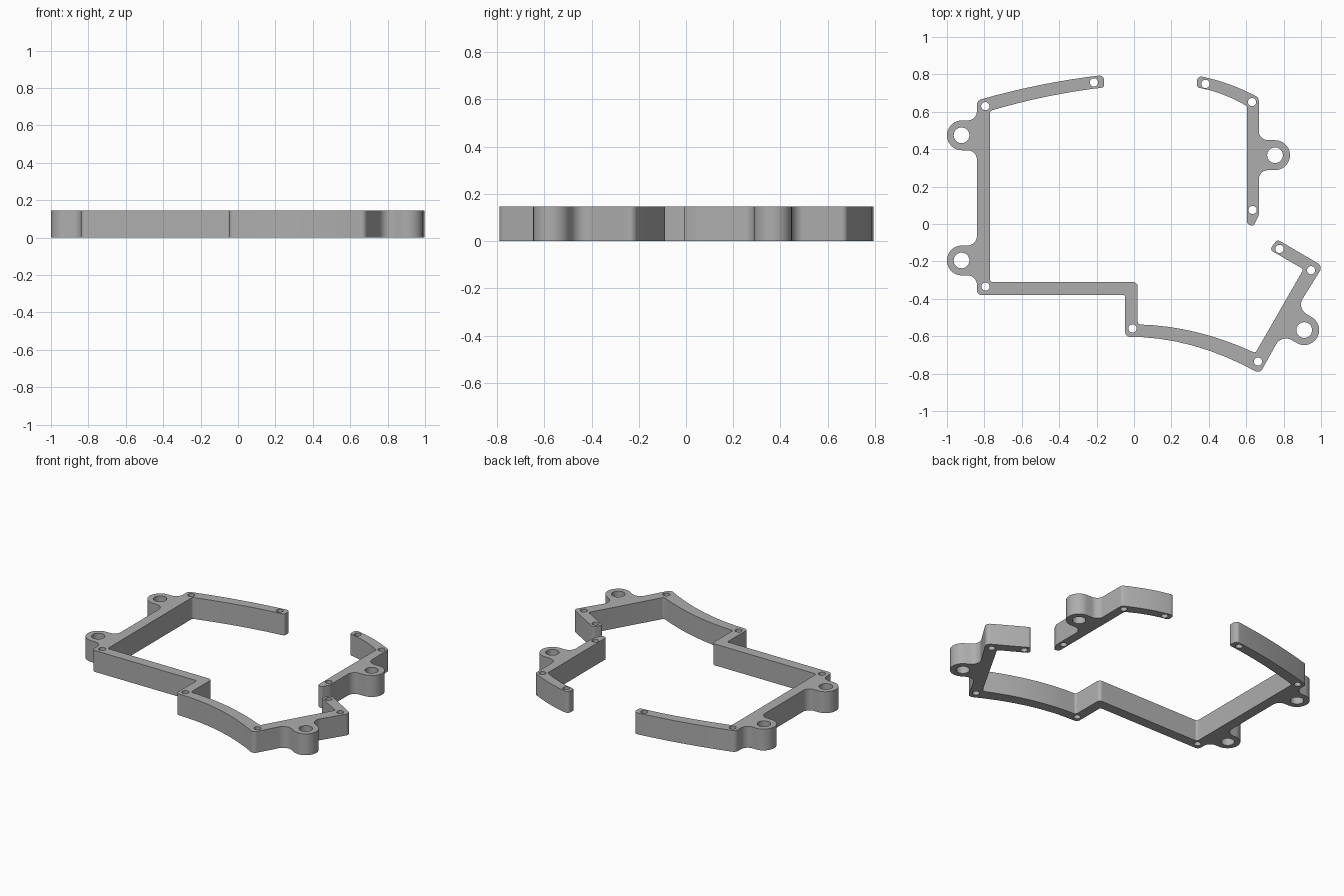
import bpy, bmesh, math
from mathutils import Vector

if "Cube" in bpy.data.objects:
    bpy.data.objects.remove(bpy.data.objects["Cube"])

HEIGHT = 0.146
BIG, SMALL = 0.042, 0.022          # hole radii

metal = bpy.data.materials.new("plain grey")
metal.diffuse_color = (0.42, 0.42, 0.42, 1)
metal.use_nodes = True
metal.node_tree.nodes["Principled BSDF"].inputs["Base Color"].default_value = metal.diffuse_color


def bow(a, b, h, n=8):
    """Points strictly between a and b on a parabola bulging by h in y."""
    out = []
    for i in range(1, n):
        t = i / n
        out.append((a[0] + (b[0] - a[0]) * t,
                    a[1] + (b[1] - a[1]) * t + 4 * h * t * (1 - t), 0))
    return out


def tab(c, n, reach, r=0.08, root=0.05):
    """Rounded lug around c pointing along n; outline runs along n turned left."""
    c, n = Vector(c), Vector(n).normalized()
    d = Vector((-n.y, n.x)) * r
    pts = [(c - d - n * reach, root), (c - d + n * r, r * 0.999),
           (c + d + n * r, r * 0.999), (c + d - n * reach, root)]
    return [(p.x, p.y, rad) for p, rad in pts]


def rounded(points):
    """Replace each (x, y, radius) corner by a fillet arc."""
    out, count = [], len(points)
    for i, (x, y, r) in enumerate(points):
        p = Vector((x, y))
        if r == 0:
            out.append(p)
            continue
        u = (Vector(points[i - 1][:2]) - p).normalized()
        v = (Vector(points[(i + 1) % count][:2]) - p).normalized()
        half = u.angle(v) / 2
        centre = p + (u + v).normalized() * (r / math.sin(half))
        start = p + u * (r / math.tan(half)) - centre
        end = p + v * (r / math.tan(half)) - centre
        sweep = start.angle_signed(end)      # clockwise positive
        steps = max(3, round(abs(sweep) / math.radians(10)))
        for k in range(steps + 1):
            a = -sweep * k / steps
            out.append(centre + Vector((start.x * math.cos(a) - start.y * math.sin(a),
                                        start.x * math.sin(a) + start.y * math.cos(a))))
    return out


def circle(x, y, r, n=32):
    return [Vector((x + r * math.cos(2 * math.pi * i / n),
                    y + r * math.sin(2 * math.pi * i / n))) for i in range(n)]


def plate(name, outline, holes):
    """Extruded flat profile with round through holes."""
    curve = bpy.data.curves.new(name + "_profile", 'CURVE')
    curve.dimensions, curve.fill_mode = '2D', 'BOTH'
    curve.extrude = HEIGHT / 2
    for loop in [rounded(outline)] + [circle(*h) for h in holes]:
        s = curve.splines.new('POLY')
        s.points.add(len(loop) - 1)
        for pt, p in zip(s.points, loop):
            pt.co = (p.x, p.y, 0, 1)
        s.use_cyclic_u = True
    helper = bpy.data.objects.new(name + "_helper", curve)
    bpy.context.collection.objects.link(helper)
    bpy.context.view_layer.update()
    mesh = bpy.data.meshes.new_from_object(
        helper.evaluated_get(bpy.context.evaluated_depsgraph_get()))
    bpy.data.objects.remove(helper)
    bm = bmesh.new()
    bm.from_mesh(mesh)
    bmesh.ops.remove_doubles(bm, verts=bm.verts, dist=0.0003)
    bmesh.ops.translate(bm, verts=bm.verts, vec=(0, 0, HEIGHT / 2))
    bmesh.ops.recalc_face_normals(bm, faces=bm.faces)
    bm.to_mesh(mesh)
    bm.free()
    mesh.name = name
    mesh.materials.clear()
    mesh.materials.append(metal)
    ob = bpy.data.objects.new(name, mesh)
    bpy.context.collection.objects.link(ob)
    bpy.ops.object.select_all(action='DESELECT')
    ob.select_set(True)
    bpy.context.view_layer.objects.active = ob
    bpy.ops.object.shade_smooth_by_angle(angle=math.radians(30))


# Large frame, counter-clockwise from the tip of the back arm
slant = (0.866, -0.5)
frame = [(-0.16, 0.73, 0.015), (-0.16, 0.797, 0.025)]
frame += bow((-0.16, 0.797), (-0.84, 0.66), 0.015)
frame += [(-0.84, 0.66, 0.03)]
frame += tab((-0.92, 0.474), (-1, 0), 0.08)
frame += tab((-0.92, -0.195), (-1, 0), 0.08)
frame += [(-0.84, -0.38, 0.025), (-0.047, -0.38, 0.012), (-0.047, -0.603, 0.025)]
frame += bow((-0.047, -0.603), (0.673, -0.80), 0.052)
frame += [(0.673, -0.80, 0.03)]
frame += tab((0.91, -0.567), slant, 0.093, root=0.06)
frame += [(1.01, -0.226, 0.03), (0.765, -0.082, 0.02), (0.727, -0.138, 0.015),
          (0.906, -0.242, 0.012), (0.649, -0.69, 0.015)]
frame += bow((0.649, -0.69), (0.02, -0.537), 0.035)
frame += [(0.02, -0.537, 0.015), (0.02, -0.31, 0.025), (-0.77, -0.31, 0.015),
          (-0.77, 0.605, 0.015)]
frame += bow((-0.77, 0.605), (-0.16, 0.73), 0.014)
plate("main_frame", frame, [
    (-0.922, 0.474, BIG), (-0.922, -0.195, BIG), (0.91, -0.567, BIG),
    (-0.795, 0.63, SMALL), (-0.214, 0.757, SMALL), (-0.794, -0.335, SMALL),
    (-0.008, -0.558, SMALL), (0.663, -0.735, SMALL), (0.947, -0.247, SMALL),
    (0.778, -0.133, SMALL)])

# Small separate bracket on the right
bracket = [(0.605, 0.0, 0.015), (0.638, -0.012, 0.012), (0.667, 0.045, 0.02)]
bracket += tab((0.754, 0.368), (1, 0), 0.087)
bracket += [(0.667, 0.676, 0.025)]
bracket += bow((0.667, 0.676), (0.337, 0.793), 0.015)
bracket += [(0.337, 0.793, 0.022), (0.337, 0.73, 0.015)]
bracket += bow((0.337, 0.73), (0.605, 0.63), 0.014)
bracket += [(0.605, 0.63, 0.015)]
plate("side_bracket", bracket, [
    (0.754, 0.368, BIG), (0.382, 0.749, SMALL),
    (0.631, 0.652, SMALL), (0.634, 0.075, SMALL)])
